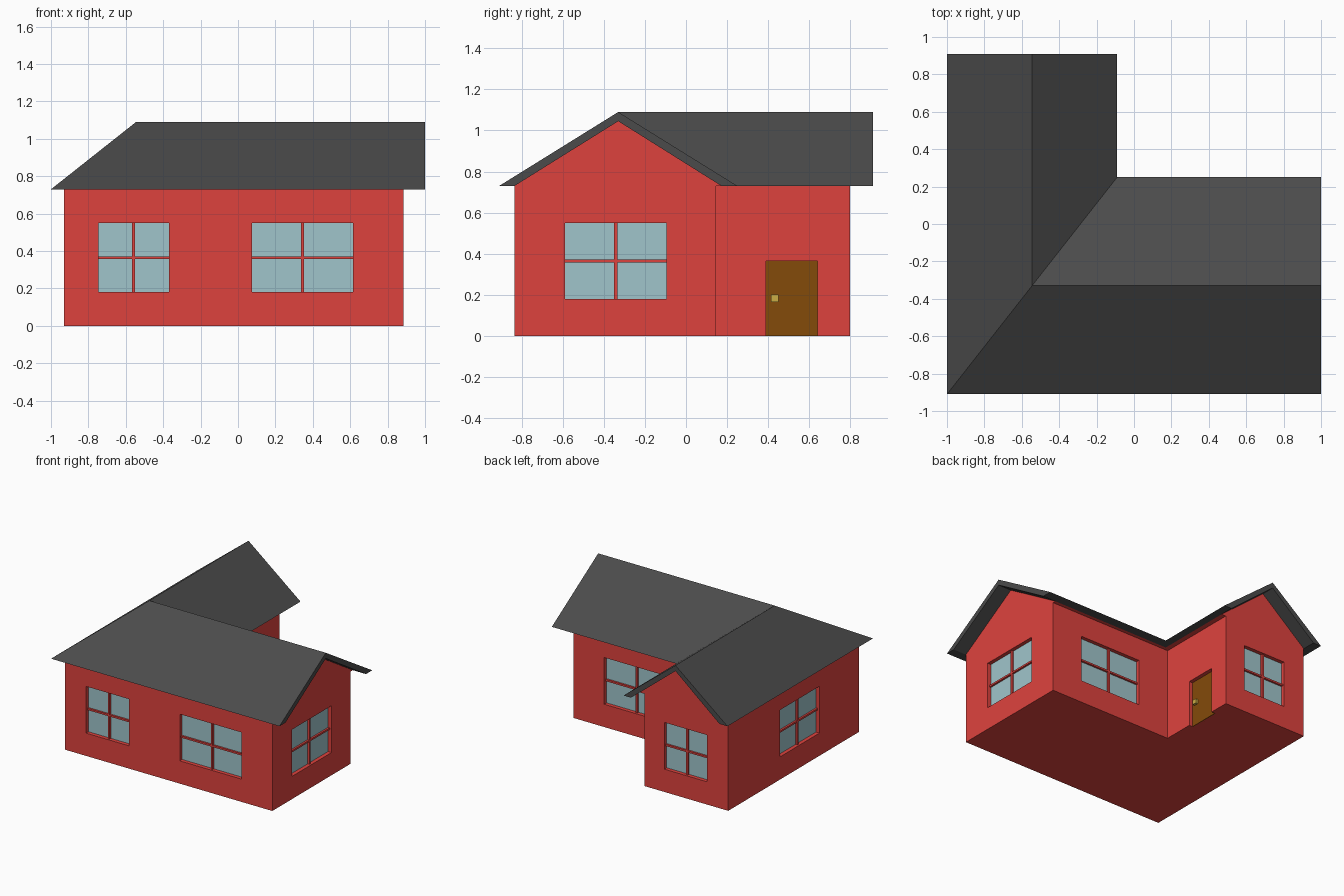
import bpy, bmesh
from mathutils import Vector, Matrix

if "Cube" in bpy.data.objects:
    bpy.data.objects.remove(bpy.data.objects["Cube"])


def material(name, rgb):
    m = bpy.data.materials.new(name)
    m.diffuse_color = (*rgb, 1)
    m.use_nodes = True
    m.node_tree.nodes["Principled BSDF"].inputs["Base Color"].default_value = m.diffuse_color
    return m


RED = material("red_wall", (0.73, 0.055, 0.048))
ROOF = material("dark_roof", (0.07, 0.07, 0.07))
GLASS = material("pale_glass", (0.35, 0.56, 0.60))
WOOD = material("brown_wood", (0.23, 0.07, 0.003))
BRASS = material("brass", (0.60, 0.42, 0.06))


def finish(name, bm, mat):
    bmesh.ops.recalc_face_normals(bm, faces=bm.faces)
    me = bpy.data.meshes.new(name)
    bm.to_mesh(me)
    bm.free()
    me.materials.append(mat)
    ob = bpy.data.objects.new(name, me)
    bpy.context.collection.objects.link(ob)
    return ob


def l_sweep(name, profile, x_end, y_end, mat):
    """Run a profile of (x, y, z) points round the mitred L corner."""
    bm = bmesh.new()
    rings = [[bm.verts.new(p) for p in ring] for ring in (
        [(x_end, y, z) for x, y, z in profile],
        profile,
        [(x, y_end, z) for x, y, z in profile])]
    n = len(profile)
    for a, b in zip(rings, rings[1:]):
        for i in range(n):
            j = (i + 1) % n
            bm.faces.new((a[i], a[j], b[j], b[i]))
    bm.faces.new(rings[0])
    bm.faces.new(rings[-1])
    return finish(name, bm, mat)


# L-shaped walls with gables
walls = l_sweep("walls", [
    (-0.93, -0.835, 0), (-0.93, -0.835, 0.73), (-0.545, -0.33, 1.045),
    (-0.155, 0.172, 0.73), (-0.195, 0.145, 0.73), (-0.195, 0.145, 0)],
    0.885, 0.80, RED)

# Mitred roof shell with overhanging eaves
l_sweep("roof", [
    (-1, -0.91, 0.73), (-0.545, -0.33, 1.09), (-0.09, 0.25, 0.73),
    (-0.155, 0.172, 0.73), (-0.545, -0.33, 1.045), (-0.93, -0.835, 0.73)],
    1.0, 0.91, ROOF)


def add_box(bm, face, u, z, depth):
    """Box on a wall face (axis, sign, plane); depth is measured inwards."""
    axis, sign, plane = face
    d = [plane - sign * t for t in depth]
    lo, hi = Vector((0, 0, z[0])), Vector((0, 0, z[1]))
    lo[axis], hi[axis] = min(d), max(d)
    lo[1 - axis], hi[1 - axis] = u
    bmesh.ops.create_cube(bm, size=1, matrix=Matrix.Translation((lo + hi) / 2)
                          @ Matrix.Diagonal((*(hi - lo), 1)))


def box(name, face, u, z, depth, mat):
    bm = bmesh.new()
    add_box(bm, face, u, z, depth)
    return finish(name, bm, mat)


FRONT, BACK, COURT = (1, -1, -0.835), (1, 1, 0.80), (1, 1, 0.145)
LEFT, RIGHT, PORCH = (0, -1, -0.93), (0, 1, 0.885), (0, 1, -0.195)
Z = (0.18, 0.55)
holes = bmesh.new()

# Recessed windows with crossed glazing bars
for name, face, u in (
        ("front_left", FRONT, (-0.745, -0.37)), ("front_right", FRONT, (0.075, 0.615)),
        ("back", BACK, (-0.745, -0.37)), ("courtyard", COURT, (0.075, 0.615)),
        ("left", LEFT, (-0.34, 0.155)), ("right", RIGHT, (-0.59, -0.095))):
    add_box(holes, face, u, Z, (-0.05, 0.035))
    box(name + "_glass", face, u, Z, (0.03, 0.05), GLASS)
    bars = bmesh.new()
    mid = sum(u) / 2
    add_box(bars, face, (mid - 0.008, mid + 0.008), Z, (0.015, 0.04))
    add_box(bars, face, u, (0.358, 0.372), (0.015, 0.04))
    finish(name + "_window_bars", bars, RED)

# Recessed door and handle
add_box(holes, PORCH, (0.39, 0.64), (-0.05, 0.365), (-0.05, 0.035))
box("door", PORCH, (0.39, 0.64), (0, 0.365), (0.03, 0.05), WOOD)
box("door_handle", PORCH, (0.415, 0.45), (0.165, 0.20), (0.01, 0.035), BRASS)

# Cut the openings into the walls
cutter = finish("opening_cutter", holes, RED)
cutter.hide_render = True
cutter.hide_viewport = False
mod = walls.modifiers.new("openings", 'BOOLEAN')
mod.operation, mod.solver, mod.object = 'DIFFERENCE', 'EXACT', cutter
bpy.context.view_layer.objects.active = walls
bpy.ops.object.modifier_apply(modifier=mod.name)
bpy.data.objects.remove(cutter)
